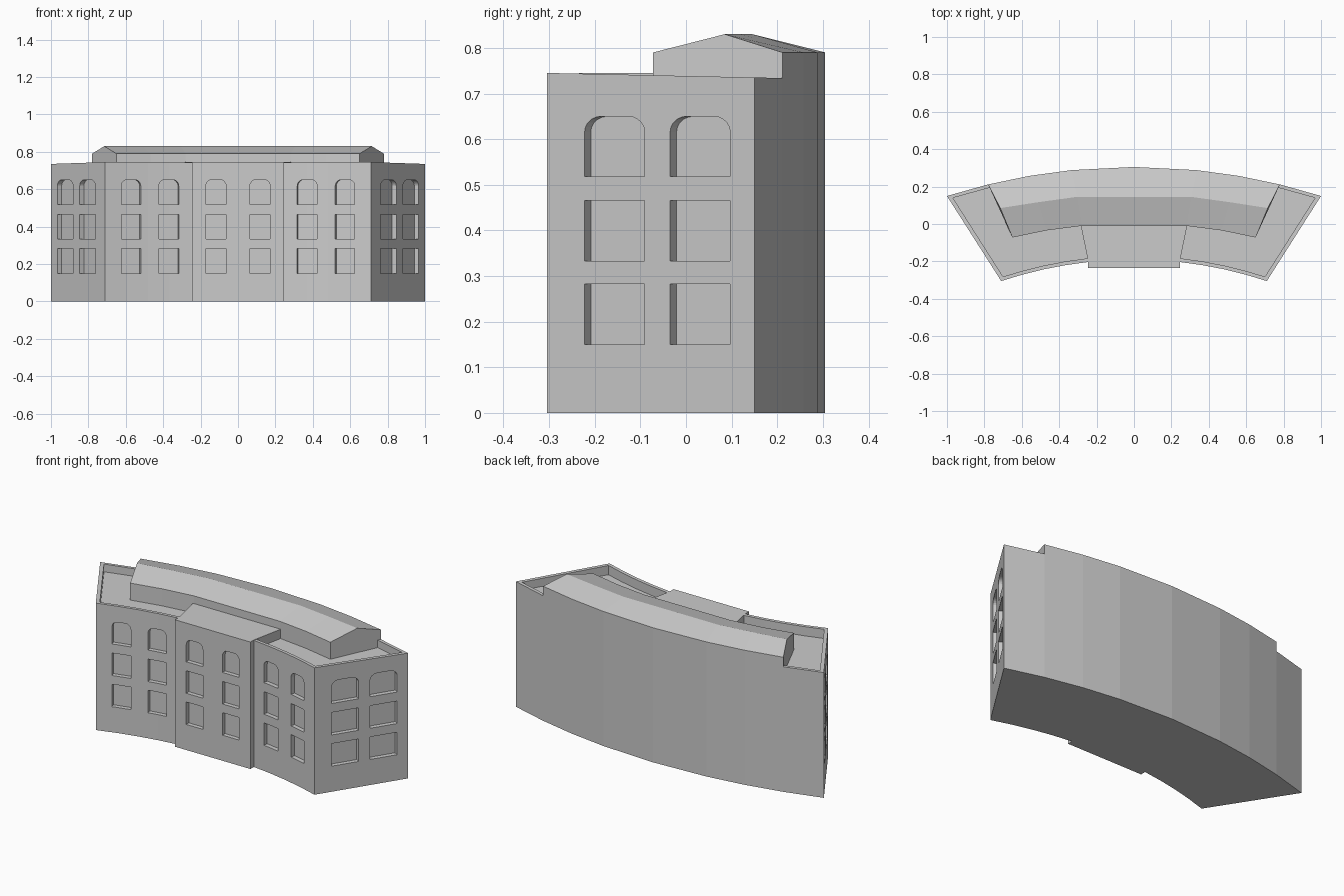
import bpy, bmesh, math
from mathutils import Vector

if "Cube" in bpy.data.objects:
    bpy.data.objects.remove(bpy.data.objects["Cube"])


def arc_y(x, y0, r):
    return y0 - (r - math.sqrt(r * r - x * x))


def mesh_object(name, bm):
    bmesh.ops.recalc_face_normals(bm, faces=bm.faces)
    me = bpy.data.meshes.new(name)
    bm.to_mesh(me)
    bm.free()
    ob = bpy.data.objects.new(name, me)
    bpy.context.collection.objects.link(ob)
    return ob


def loft(bm, rings):
    # closed rings joined by quads, capped at both ends
    vs = [[bm.verts.new(p) for p in ring] for ring in rings]
    n = len(vs[0])
    for a, b in zip(vs, vs[1:]):
        for i in range(n):
            j = (i + 1) % n
            bm.faces.new((a[i], a[j], b[j], b[i]))
    bm.faces.new(vs[0])
    bm.faces.new(vs[-1])


def prism(name, pts, z0, top):
    bm = bmesh.new()
    loft(bm, [[(x, y, z0) for x, y in pts], [(x, y, top(y)) for x, y in pts]])
    return mesh_object(name, bm)


def mirror_pts(half):
    # half outline on +x, front to back, completed on -x
    return half + [(-x, y) for x, y in reversed(half) if x > 0]


def cut(ob, cutter):
    m = ob.modifiers.new("cut", 'BOOLEAN')
    m.operation = 'DIFFERENCE'
    m.solver = 'EXACT'
    m.object = cutter
    bpy.context.view_layer.objects.active = ob
    bpy.ops.object.modifier_apply(modifier=m.name)
    bpy.data.objects.remove(cutter)


ROWS = [(.15, .282, False), (.333, .465, False), (.518, .65, True)]


def window_cutters(name, spots, depth=.025):
    # spots: (centre x, y, tangent angle, width); three storeys each, top row rounded
    bm = bmesh.new()
    for x, y, ang, w in spots:
        t = Vector((math.cos(ang), math.sin(ang), 0))
        inward = Vector((-t.y, t.x, 0))
        for z0, z1, rounded in ROWS:
            h = w / 2
            prof = [(-h, z0), (h, z0)]
            if rounded:
                rx, rz = w * .28, .034
                right = [(h - rx + rx * math.cos(a), z1 - rz + rz * math.sin(a))
                         for a in [i * math.pi / 10 for i in range(6)]]
                prof += right + [(-u, z) for u, z in reversed(right)]
            else:
                prof += [(h, z1), (-h, z1)]
            base = Vector((x, y, 0))
            loft(bm, [[base + t * u + inward * d + Vector((0, 0, z)) for u, z in prof]
                      for d in (-.05, depth)])
    return mesh_object(name, bm)


FRONT = (-.19, 2.25)
BACK = (.305, 3.3)

# Curved main body with a slightly sloping top edge
half = [(x, arc_y(x, *FRONT)) for x in (0, .25, .365, .48, .595, .71)]
half += [(x, arc_y(x, *BACK)) for x in (1, .78, .56, .335, 0)]
body = prism("main_body", mirror_pts(half), 0, lambda y: .745 - .01 * (y + .305) / .46)

# Sunken roof terrace, leaving a thin parapet
half = [(x, arc_y(x, *FRONT) + .02) for x in (0, .25, .365, .48, .595, .70)]
half += [(x, arc_y(x, *BACK) - .02) for x in (.968, .78, .56, .335, 0)]
cut(body, prism("terrace_cutter", mirror_pts(half), .69, lambda y: .85))

# Windows of the curved wings and end walls
spots = []
for s in (-1, 1):
    for x in (.37, .572):
        slope = -math.asin(x / FRONT[1])
        spots.append((s * x, arc_y(x, *FRONT), s * slope, .108))
    for y in (-.156, .032):
        k = (y + .305) / .46
        spots.append((s * (.71 + .29 * k), y, s * math.atan2(.46, .29), .156))
# left-hand end wall: tangent mirrored so inward still points into the body
cut(body, window_cutters("wing_window_cutter", spots))

# Projecting centre bay
bay = prism("centre_bay", [(-.245, -.235), (.245, -.235), (.245, -.2),
                           (.285, -.005), (-.285, -.005), (-.245, -.2)], 0, lambda y: .745)
cut(bay, window_cutters("bay_window_cutter", [(s * .118, -.235, 0, .108) for s in (-1, 1)]))

# Recessed attic storey with a bent gable roof
stations = [(0, 0, -.01, 0, .145), (.335, .28, -.01, .305, .145),
            (.56, .467, -.034, .51, .117), (.78, .65, -.072, .715, .085)]
rings = []
for s, items in ((-1, stations[:0:-1]), (1, stations)):
    for xb, xf, yf, xr, yr in items:
        yb = arc_y(xb, *BACK)
        rings.append([(s * xb, yb, .68), (s * xb, yb, .79), (s * xr, yr, .83),
                      (s * xf, yf, .79), (s * xf, yf, .68)])
bm = bmesh.new()
loft(bm, rings)
mesh_object("attic_roof", bm)
